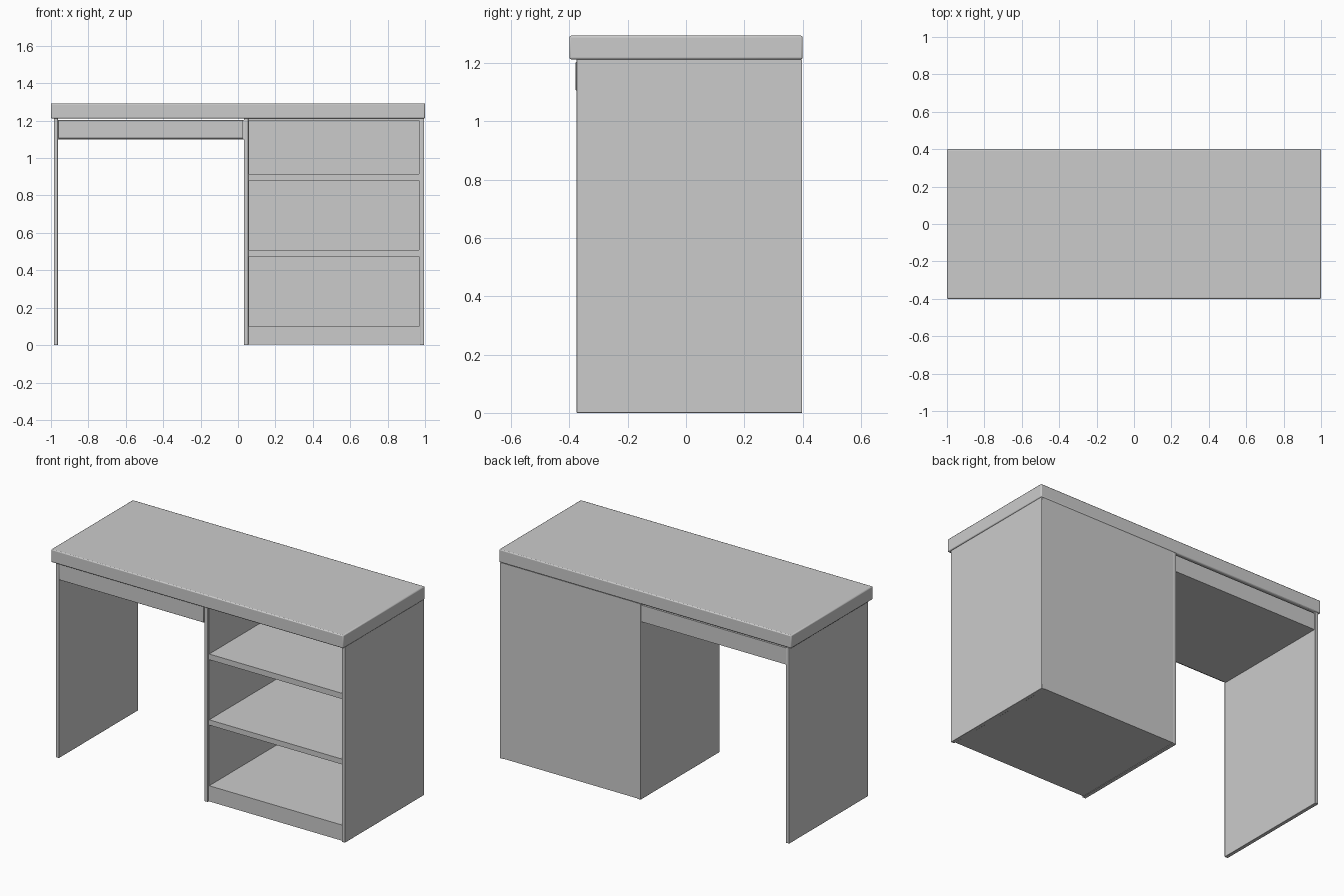
import bpy

if "Cube" in bpy.data.objects:
    bpy.data.objects.remove(bpy.data.objects["Cube"], do_unlink=True)

# Single plain grey finish
grey = bpy.data.materials.new("plain_grey")
grey.use_nodes = True
COLOR = (0.6, 0.6, 0.6, 1)
grey.diffuse_color = COLOR
grey.node_tree.nodes["Principled BSDF"].inputs["Base Color"].default_value = COLOR


def board(name, x, y, z, bevel=0.0):
    """Box spanning the given (min, max) ranges, with optional eased edges."""
    spans = (x, y, z)
    bpy.ops.mesh.primitive_cube_add(size=1, location=[(a + b) / 2 for a, b in spans])
    ob = bpy.context.object
    ob.name = name
    ob.scale = [b - a for a, b in spans]
    bpy.ops.object.transform_apply(location=False, rotation=False, scale=True)
    ob.data.materials.append(grey)
    if bevel:
        mod = ob.modifiers.new("eased_edges", "BEVEL")
        mod.width = bevel
        mod.segments = 2
        bpy.ops.object.shade_smooth_by_angle()
    return ob


TOP_Z = 1.212          # underside of the desktop
FRONT, BACK = -0.375, 0.398
FACE = FRONT + 0.008   # front of the shelf unit, set back from its sides
INNER_BACK = 0.38

# Desktop
board("desktop", (-1, 1), (-0.4, 0.4), (TOP_Z, 1.293), 0.006)

# Upright panels
for name, x in (("right_leg_panel", (-0.985, -0.963)),
                ("cabinet_inner_side", (0.032, 0.055)),
                ("cabinet_outer_side", (0.973, 0.995))):
    board(name, x, (FRONT, BACK), (0, TOP_Z), 0.002)

# Shallow drawer over the knee space
board("drawer_box", (-0.963, 0.032), (FACE, BACK - 0.006), (1.1, 1.203))
board("drawer_front", (-0.961, 0.028), (-0.378, FACE), (1.105, 1.203), 0.002)

# Shelf unit: lining, back, plinth, shelves and top rail
for name, x in (("inner_lining", (0.055, 0.06)), ("outer_lining", (0.968, 0.973))):
    board(name, x, (FACE, INNER_BACK), (0.003, TOP_Z))
board("cabinet_back", (0.055, 0.973), (INNER_BACK, BACK), (0.003, TOP_Z))
for name, z in (("cabinet_base", (0.003, 0.1)), ("lower_shelf", (0.475, 0.508)),
                ("upper_shelf", (0.88, 0.915)), ("cabinet_top", (1.2, TOP_Z))):
    board(name, (0.06, 0.968), (FACE, INNER_BACK), z)
